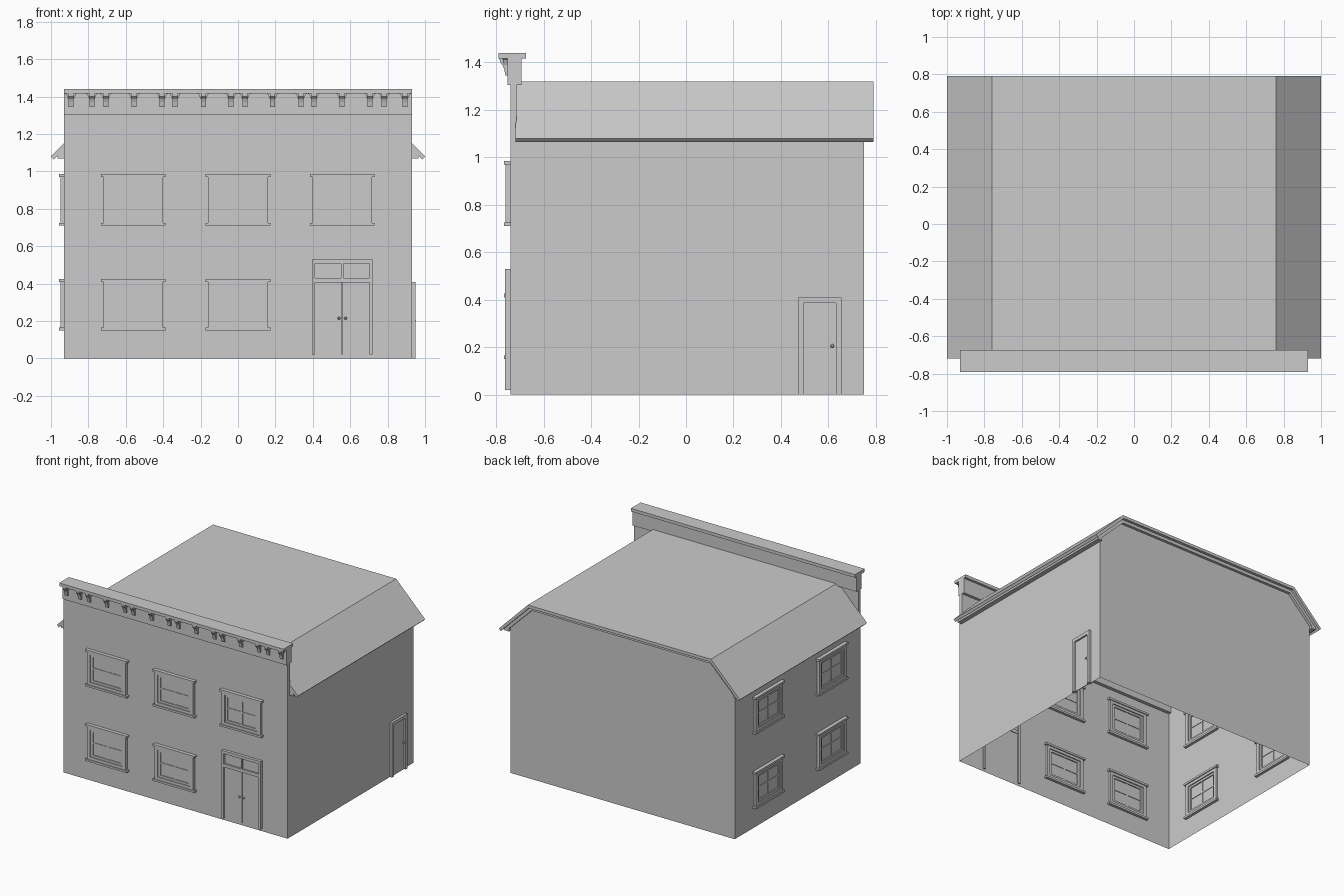
import bpy, bmesh
from mathutils import Vector

if "Cube" in bpy.data.objects:
    bpy.data.objects.remove(bpy.data.objects["Cube"])

# Wall frames: u along the wall, d outward from the wall, z up
WALLS = {
    "front": lambda u, d, z: Vector((u, -0.74 - d, z)),
    "left": lambda u, d, z: Vector((-0.93 - d, u, z)),
    "right": lambda u, d, z: Vector((0.93 + d, u, z)),
}


def finish(bm, name):
    me = bpy.data.meshes.new(name)
    bm.to_mesh(me)
    bm.free()
    ob = bpy.data.objects.new(name, me)
    bpy.context.collection.objects.link(ob)
    return ob


def prism(bm, pts, offset):
    """Closed solid from a planar outline swept along an offset."""
    off = Vector(offset)
    a = [bm.verts.new(Vector(p)) for p in pts]
    b = [bm.verts.new(Vector(p) + off) for p in pts]
    n = len(a)
    faces = [bm.faces.new(a), bm.faces.new(b[::-1])]
    for i in range(n):
        j = (i + 1) % n
        faces.append(bm.faces.new((a[i], b[i], b[j], a[j])))
    bmesh.ops.recalc_face_normals(bm, faces=faces)


def box(bm, f, u0, u1, d0, d1, z0, z1):
    base = [f(u0, d0, z0), f(u1, d0, z0), f(u1, d0, z1), f(u0, d0, z1)]
    prism(bm, base, f(0, d1, 0) - f(0, d0, 0))


def wall(side, u0, u1, top, holes):
    """Single-sheet wall with rectangular openings (u0, u1, z0, z1)."""
    f = WALLS[side]
    out = f(0, 1, 0) - f(0, 0, 0)
    us = sorted({u0, u1, *[v for h in holes for v in h[:2]]})
    zs = sorted({0, top, *[v for h in holes for v in h[2:]]})
    bm = bmesh.new()
    for a, b in zip(us, us[1:]):
        for c, e in zip(zs, zs[1:]):
            mu, mz = (a + b) / 2, (c + e) / 2
            if any(h[0] < mu < h[1] and h[2] < mz < h[3] for h in holes):
                continue
            fc = bm.faces.new([bm.verts.new(f(*p)) for p in
                               ((a, 0, c), (b, 0, c), (b, 0, e), (a, 0, e))])
            fc.normal_update()
            if fc.normal.dot(out) < 0:
                fc.normal_flip()
    bmesh.ops.remove_doubles(bm, verts=bm.verts, dist=1e-5)
    finish(bm, side + "_wall")


def window(side, u, z):
    """Cased window standing through the wall: z is the sill bottom."""
    f, bm, w, top = WALLS[side], bmesh.new(), 0.16, z + 0.275
    box(bm, f, u - 0.173, u + 0.173, -0.02, 0.027, z, z + 0.015)          # sill
    box(bm, f, u - 0.173, u + 0.173, -0.02, 0.027, top - 0.015, top)      # lintel
    box(bm, f, u - w, u + w, -0.013, 0.02, z + 0.015, z + 0.035)
    box(bm, f, u - w, u + w, -0.013, 0.02, top - 0.035, top - 0.015)
    for s in (-1, 1):
        box(bm, f, *sorted((u + s * w, u + s * 0.135)), -0.013, 0.02, z + 0.035, top - 0.035)
        box(bm, f, *sorted((u + s * 0.135, u + s * 0.117)), -0.005, 0.013, z + 0.035, top - 0.035)
    for c in (z + 0.043, top - 0.043):                                    # sash rails
        box(bm, f, u - 0.117, u + 0.117, -0.005, 0.013, c - 0.008, c + 0.008)
    box(bm, f, u - 0.005, u + 0.005, -0.001, 0.01, z + 0.05, top - 0.05)  # muntins
    box(bm, f, u - 0.117, u + 0.117, -0.001, 0.01, z + 0.135, z + 0.145)
    box(bm, f, u - 0.12, u + 0.12, 0.003, 0.006, z + 0.04, top - 0.04)    # glass
    finish(bm, side + "_window")


def knob(bm, f, u, z, d):
    ball = bmesh.ops.create_icosphere(bm, subdivisions=2, radius=0.008)["verts"]
    bmesh.ops.translate(bm, verts=ball, vec=f(u, d + 0.006, z))
    box(bm, f, u - 0.003, u + 0.003, d - 0.005, d + 0.004, z - 0.003, z + 0.003)


# Walls with their openings
front_windows = [(u, z) for z in (0.15, 0.71) for u in (-0.56, 0, 0.557) if (u, z) != (0.557, 0.15)]
left_windows = [(u, z) for z in (0.15, 0.71) for u in (0.365, -0.385)]


def opening(u, z):
    return (u - 0.135, u + 0.135, z + 0.035, z + 0.24)


wall("front", -0.93, 0.93, 1.31, [opening(*w) for w in front_windows] + [(0.41, 0.705, 0.02, 0.515)])
wall("left", -0.74, 0.75, 1.11, [opening(*w) for w in left_windows])
wall("right", -0.74, 0.75, 1.11, [(0.492, 0.635, 0, 0.388)])

bm = bmesh.new()
outline = [(0.93, 0), (-0.93, 0), (-0.93, 1.11), (-0.75, 1.29), (0.75, 1.29), (0.93, 1.11)]
bm.faces.new([bm.verts.new((x, 0.75, z)) for x, z in outline])
finish(bm, "back_wall")

for w in front_windows:
    window("front", *w)
for w in left_windows:
    window("left", *w)

# Front double door with transom
f, bm = WALLS["front"], bmesh.new()
box(bm, f, 0.395, 0.412, -0.01, 0.022, 0.02, 0.53)
box(bm, f, 0.703, 0.72, -0.01, 0.022, 0.02, 0.53)
box(bm, f, 0.412, 0.703, -0.01, 0.022, 0.508, 0.53)
box(bm, f, 0.412, 0.703, -0.005, 0.018, 0.405, 0.43)
box(bm, f, 0.552, 0.563, 0, 0.014, 0.43, 0.508)
box(bm, f, 0.412, 0.703, 0.002, 0.005, 0.43, 0.508)
box(bm, f, 0.412, 0.557, 0, 0.006, 0.02, 0.405)
box(bm, f, 0.558, 0.703, 0, 0.006, 0.02, 0.405)
for u in (0.54, 0.575):
    knob(bm, f, u, 0.215, 0.008)
finish(bm, "front_door")

# Side door
f, bm = WALLS["right"], bmesh.new()
box(bm, f, 0.472, 0.495, -0.01, 0.018, 0, 0.41)
box(bm, f, 0.632, 0.655, -0.01, 0.018, 0, 0.41)
box(bm, f, 0.495, 0.632, -0.01, 0.018, 0.385, 0.41)
box(bm, f, 0.495, 0.632, 0, 0.005, 0, 0.385)
knob(bm, f, 0.617, 0.205, 0.007)
finish(bm, "side_door")

# Roof slab with sloped sides and a flat centre
right_half = [(0.76, 1.32), (1.0, 1.08), (0.985, 1.065), (0.752, 1.298)]
roof = right_half + [(-x, z) for x, z in reversed(right_half)]
bm = bmesh.new()
prism(bm, [(x, -0.718, z) for x, z in roof], (0, 1.508, 0))
finish(bm, "roof")

# Trim board following the back gable
trim = [(0.752, 1.298), (0.965, 1.085), (0.95, 1.07), (0.741, 1.275)]
trim += [(-x, z) for x, z in reversed(trim)]
bm = bmesh.new()
prism(bm, [(x, 0.75, z) for x, z in trim], (0, 0.02, 0))
finish(bm, "gable_trim")

# Boxed soffits below the eaves
bm = bmesh.new()
for s in (-1, 1):
    pts = [(0.93, 1.068), (0.965, 1.068), (0.965, 1.085), (0.93, 1.12)]
    prism(bm, [(s * x, -0.718, z) for x, z in pts], (0, 1.488, 0))
finish(bm, "eave_soffits")

# Parapet, frieze and cap
world = lambda x, y, z: Vector((x, y, z))
for name, y0, y1, z0, z1 in (("parapet", -0.739, -0.714, 1.06, 1.31),
                             ("frieze", -0.752, -0.693, 1.305, 1.417),
                             ("cornice_cap", -0.79, -0.675, 1.417, 1.44)):
    bm = bmesh.new()
    box(bm, world, -0.93, 0.93, y0, y1, z0, z1)
    finish(bm, name)

# Cornice brackets, mirrored about the centre, with flared heads
bm = bmesh.new()
profile = [(-0.75, 1.418), (-0.786, 1.418), (-0.784, 1.4), (-0.773, 1.388),
           (-0.766, 1.37), (-0.761, 1.345), (-0.75, 1.345)]
head = [(-0.034, 1.418), (-0.024, 1.41), (-0.016, 1.39), (0.016, 1.39), (0.024, 1.41), (0.034, 1.418)]
for cx in (0.037, 0.185, 0.337, 0.406, 0.556, 0.706, 0.781, 0.893):
    for x in (-cx, cx):
        prism(bm, [(x - 0.013, y, z) for y, z in profile], (0.026, 0, 0))
        prism(bm, [(x + h, -0.772, z) for h, z in head], (0, 0.022, 0))
finish(bm, "cornice_brackets")
